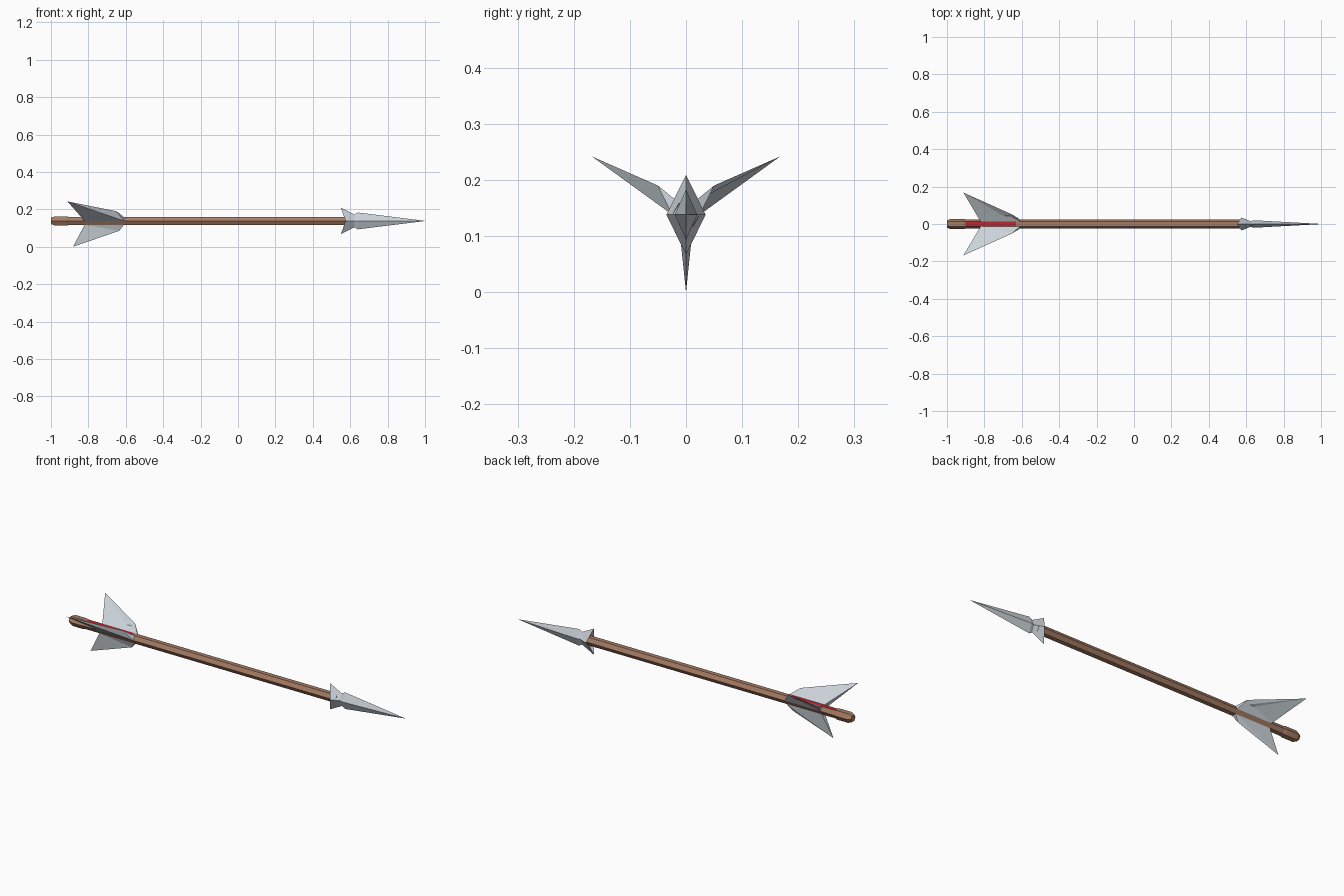
import bpy, bmesh, math

if "Cube" in bpy.data.objects:
    bpy.data.objects.remove(bpy.data.objects["Cube"])

CZ = 0.138          # height of the arrow axis
R = 0.0245          # hexagonal shaft radius


def material(name, rgb):
    m = bpy.data.materials.new(name)
    m.diffuse_color = (*rgb, 1)
    m.use_nodes = True
    m.node_tree.nodes["Principled BSDF"].inputs["Base Color"].default_value = m.diffuse_color
    return m


wood = material("brown wood", (0.38, 0.205, 0.13))
steel = material("pale steel", (0.60, 0.65, 0.69))
red = material("red paint", (0.50, 0.02, 0.03))


def make(name, verts, faces, mats):
    mesh = bpy.data.meshes.new(name)
    bm = bmesh.new()
    vs = [bm.verts.new(v) for v in verts]
    for f in faces:
        bm.faces.new([vs[i] for i in f])
    bmesh.ops.recalc_face_normals(bm, faces=bm.faces)
    bm.to_mesh(mesh)
    bm.free()
    for m in mats:
        mesh.materials.append(m)
    ob = bpy.data.objects.new(name, mesh)
    bpy.context.collection.objects.link(ob)
    return ob


def loft(name, rings, sides, mats):
    """Rings of (x, half_y, half_z) along the arrow axis, capped at both ends."""
    verts = []
    for x, ry, rz in rings:
        for i in range(sides):
            a = math.tau * i / sides
            verts.append((x, ry * math.cos(a), CZ + rz * math.sin(a)))
    faces = [tuple(range(sides)),
             tuple(range((len(rings) - 1) * sides, len(rings) * sides))]
    for k in range(len(rings) - 1):
        for i in range(sides):
            j = (i + 1) % sides
            faces.append((k * sides + i, k * sides + j,
                          (k + 1) * sides + j, (k + 1) * sides + i))
    return make(name, verts, faces, mats)


# Shaft: red top facet between the fins
shaft = loft("shaft", [(x, R, R) for x in (-0.91, -0.63, 0.60)], 6, [wood, red])
for p in shaft.data.polygons:
    if p.normal.z > 0.9 and p.center.x < -0.63:
        p.material_index = 1

# Nock: thicker chamfered end
loft("nock", [(r[0], r[1], r[1]) for r in
              ((-1.0, 0.019), (-0.98, 0.028), (-0.915, 0.028), (-0.90, R))], 6, [wood])


# Fins: facets of the shaft drawn out to a shoulder point and a swept tip
def fin(name, angle, shoulder, tip):
    def corner(x, deg):
        a = math.radians(deg)
        return (x, R * math.cos(a), CZ + R * math.sin(a))
    verts = [corner(-0.61, angle - 30), corner(-0.61, angle + 30),
             corner(-0.82, angle + 30), corner(-0.82, angle - 30), shoulder, tip]
    make(name, verts, [(0, 1, 4), (1, 2, 5), (1, 5, 4), (2, 3, 5),
                       (3, 0, 4), (3, 4, 5), (0, 3, 2, 1)], [steel])


fin("back_fin", 30, (-0.65, 0.05, 0.19), (-0.912, 0.168, 0.242))
fin("front_fin", 150, (-0.65, -0.05, 0.19), (-0.912, -0.168, 0.242))
fin("lower_fin", 270, (-0.635, 0, 0.085), (-0.882, 0, 0.0))

# Arrowhead: four-sided point, narrow neck and flared barbs
head = loft("arrowhead", [(0.59, 0.012, 0.012), (0.575, 0.035, 0.071), (0.622, 0.015, 0.034),
                          (0.64, 0.020, 0.045), (1.0, 0.0005, 0.0005)], 4, [steel])
for v in head.data.vertices:      # sweep the upper and lower barbs back
    if abs(v.co.z - CZ) > 0.06:
        v.co.x = 0.55
